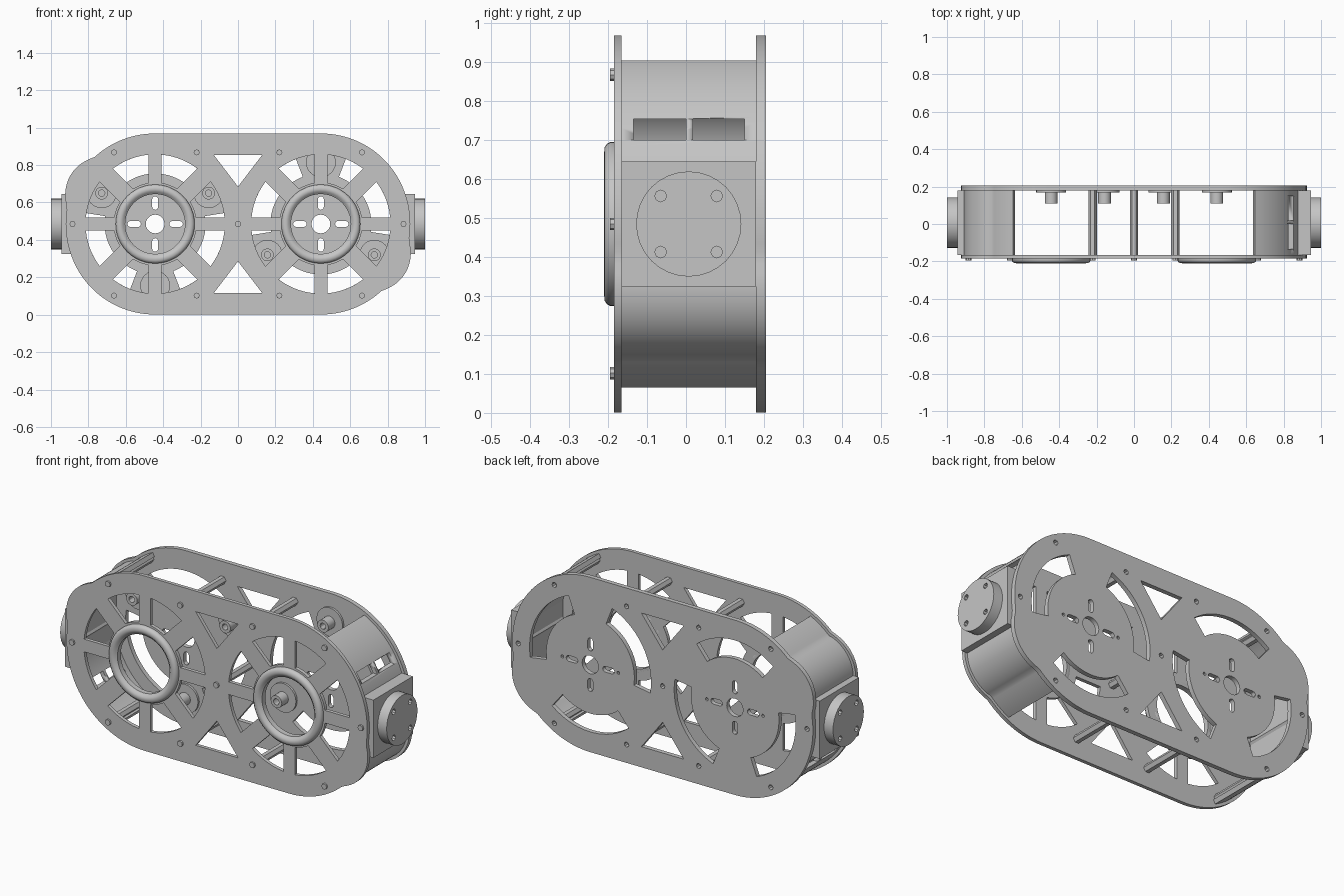
import bpy, bmesh, math
from math import sin, cos, radians, pi

if "Cube" in bpy.data.objects:
    bpy.data.objects.remove(bpy.data.objects["Cube"])

CZ, CX = 0.485, 0.443          # height of the axis, wheel centre offset
FRONT, BACK = (-0.185, -0.165), (0.18, 0.205)

grey = bpy.data.materials.new("light_grey")
grey.diffuse_color = (0.56, 0.56, 0.56, 1)
grey.use_nodes = True
grey.node_tree.nodes["Principled BSDF"].inputs["Base Color"].default_value = grey.diffuse_color


def finish(name, bm, angle=30):
    bmesh.ops.remove_doubles(bm, verts=bm.verts, dist=1e-5)
    bmesh.ops.recalc_face_normals(bm, faces=bm.faces)
    me = bpy.data.meshes.new(name)
    bm.to_mesh(me)
    bm.free()
    me.materials.append(grey)
    ob = bpy.data.objects.new(name, me)
    bpy.context.collection.objects.link(ob)
    bpy.ops.object.select_all(action='DESELECT')
    ob.select_set(True)
    bpy.context.view_layer.objects.active = ob
    bpy.ops.object.shade_smooth_by_angle(angle=radians(angle))
    return ob


def sheet(name, loops, a, b, axis='y'):
    """Flat outline with holes, extruded from a to b along an axis."""
    cu = bpy.data.curves.new(name, 'CURVE')
    cu.dimensions, cu.fill_mode, cu.extrude = '2D', 'BOTH', abs(b - a) / 2
    for pts in loops:
        sp = cu.splines.new('POLY')
        sp.points.add(len(pts) - 1)
        for p, (u, v) in zip(sp.points, pts):
            p.co = (u, v, 0, 1)
        sp.use_cyclic_u = True
    tmp = bpy.data.objects.new(name, cu)
    bpy.context.collection.objects.link(tmp)
    me = tmp.to_mesh()
    bm = bmesh.new()
    bm.from_mesh(me)
    tmp.to_mesh_clear()
    bpy.data.objects.remove(tmp)
    bpy.data.curves.remove(cu)
    for v in bm.verts:
        u, w, d = v.co
        d += (a + b) / 2
        v.co = (u, d, w) if axis == 'y' else (d, u, w)
    return finish(name, bm)


def box(name, lo, hi):
    return sheet(name, [[(lo[0], lo[2]), (hi[0], lo[2]), (hi[0], hi[2]), (lo[0], hi[2])]], lo[1], hi[1])


def circle(x, z, r, n=16):
    return [(x + r * cos(2 * pi * i / n), z + r * sin(2 * pi * i / n)) for i in range(n)]


def arc(x, z, r, a, b, n=12):
    return [(x + r * cos(radians(a + (b - a) * i / n)), z + r * sin(radians(a + (b - a) * i / n)))
            for i in range(n + 1)]


def slot(x, z, dx, dz, r=0.016):
    """Rounded slot reaching dx or dz to each side."""
    t = 90 if dz else 0
    return arc(x + dx, z + dz, r, t - 90, t + 90, 6) + arc(x - dx, z - dz, r, t + 90, t + 270, 6)


def end_curve(side, shrink=0, a0=-90, a1=90, n=60):
    """Rounded end with a shallow swelling; the left end is the right one turned half round."""
    pts = []
    for i in range(n + 1):
        a = a0 + (a1 - a0) * i / n
        k = abs(a + 29) / 18
        r = 0.484 - shrink - 0.006 * cos(radians(a)) ** 4
        r += 0.042 * (cos(pi * k / 2) ** 0.8 if k < 1 else 0)
        pts.append((side * (CX + r * cos(radians(a))), CZ + side * r * sin(radians(a))))
    return pts


def spoke_windows(cx):
    """Eight openings between straight (parallel) and diagonal spokes."""
    out = []
    for q in range(4):
        for lo_w, hi_w, a0, a1 in ((0.035, 0.05, 0, 45), (0.05, 0.035, 45, 90)):
            lim = lambda r: (a0 + math.degrees(math.asin(lo_w / r)) + 90 * q,
                             a1 - math.degrees(math.asin(hi_w / r)) + 90 * q)
            o, i = lim(0.372), lim(0.222)
            out.append(arc(cx, CZ, 0.372, *o) + arc(cx, CZ, 0.222, i[1], i[0], 6))
    return out


outline = end_curve(1) + end_curve(-1)
bolts = [(x, z) for x in (-0.663, -0.221, 0.221, 0.663) for z in (CZ - 0.383, CZ + 0.383)]
bolts += [(-0.885, CZ), (0, CZ), (0.885, CZ)]
triangles = [[(-0.13, CZ + s * 0.37), (0.13, CZ + s * 0.37), (0, CZ + s * 0.2)] for s in (1, -1)]

# Front plate with spoked wheels and bearing holes
loops = [outline] + triangles
for cx in (-CX, CX):
    loops += spoke_windows(cx) + [circle(cx, CZ, 0.165, 48)]
sheet("front_plate", loops, *FRONT)

# Back plate with curved openings, slotted centres and screw holes
loops = [outline] + triangles + [circle(x, z, 0.014, 8) for x, z in bolts]
for s in (-1, 1):
    cx = s * CX
    loops.append(circle(cx, CZ, 0.05, 20))
    for t in (1, -1):
        loops += [slot(cx + t * 0.112, CZ, 0.02, 0), slot(cx, CZ + t * 0.112, 0, 0.02),
                  circle(cx + t * 0.172, CZ, 0.009, 8)]
    for k in range(3):
        a = (90 if s < 0 else 270) + 120 * k
        loops.append(arc(cx, CZ, 0.372, a - 39, a + 39, 20) + arc(cx, CZ, 0.27, a + 39, a - 39, 20))
sheet("back_plate", loops, *BACK)

# Posts joining the plates, and screw heads on the front
for x, z in bolts:
    sheet("spacer_post", [circle(x, z, 0.022, 6)], FRONT[1], BACK[0])
    sheet("screw_head", [circle(x, z, 0.016, 8)], -0.195, FRONT[0])

for s in (-1, 1):
    cx = s * CX
    # Rounded bearing ring standing proud of the front plate
    prof = [(0.16, -0.165), (0.16, -0.194), (0.168, -0.2), (0.175, -0.207), (0.185, -0.21),
            (0.197, -0.209), (0.206, -0.203), (0.211, -0.194), (0.211, -0.183), (0.18, -0.165)]
    bm = bmesh.new()
    n = 48
    rings = [[bm.verts.new((cx + r * cos(2 * pi * i / n), y, CZ + r * sin(2 * pi * i / n)))
              for r, y in prof] for i in range(n)]
    for i in range(n):
        A, B = rings[i], rings[(i + 1) % n]
        for j in range(len(prof)):
            k = (j + 1) % len(prof)
            bm.faces.new((A[j], A[k], B[k], B[j]))
    finish("bearing_ring", bm, 40)

    # Roller mounts: round pad and hollow boss on the back plate
    for k in range(3):
        a = radians((30 if s < 0 else 90) + 120 * k)
        x, z = cx + 0.33 * cos(a), CZ + 0.33 * sin(a)
        sheet("mount_pad", [circle(x, z, 0.08, 24)], 0.168, BACK[0])
        sheet("mount_boss", [circle(x, z, 0.034, 20), circle(x, z, 0.017, 12)], 0.11, 0.168)

    # Curved end wall with two cable openings
    wall = sheet("end_wall", [end_curve(s, 0.016, -64, 64) + end_curve(s, 0.04, 64, -64)],
                 FRONT[1], BACK[0])
    zc = CZ + s * 0.243
    for y0, y1 in ((-0.135, 0.0), (0.018, 0.15)):
        cut = box("opening_cutter", (s * 0.85 - 0.12, y0, zc - 0.027), (s * 0.85 + 0.12, y1, zc + 0.027))
        cut.hide_render = True
        mod = wall.modifiers.new("opening", 'BOOLEAN')
        mod.operation, mod.object, mod.solver = 'DIFFERENCE', cut, 'EXACT'
        bpy.context.view_layer.objects.active = wall
        bpy.ops.object.modifier_apply(modifier=mod.name)
        bpy.data.objects.remove(cut)

    # Motor block and round coupling with four screw holes
    xs = sorted((s * 0.87, s * 0.945))
    box("motor_block", (xs[0], FRONT[1], CZ - 0.16), (xs[1], BACK[0], CZ + 0.16))
    holes = [circle(0.007 + i * 0.072, CZ + j * 0.072, 0.015, 8) for i in (-1, 1) for j in (-1, 1)]
    sheet("coupling", [circle(0.007, CZ, 0.135, 32)] + holes, s * 0.945, s * 1.0, 'x')
